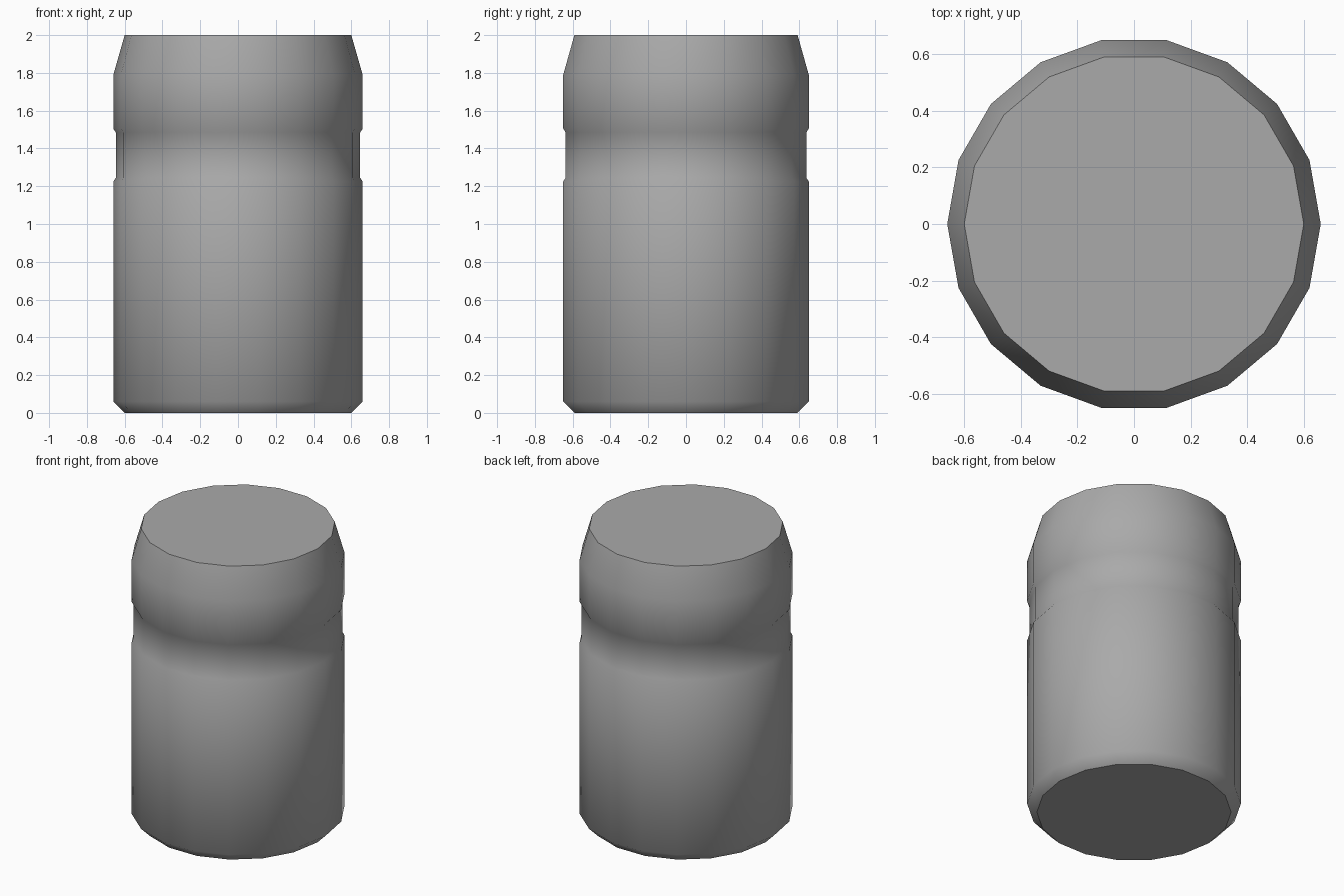
import bpy
import bmesh
from math import cos, sin, tau, radians

cube = bpy.data.objects.get("Cube")
if cube:
    bpy.data.objects.remove(cube, do_unlink=True)

SIDES = 18

# One plain grey material
grey = bpy.data.materials.new("grey")
grey.use_nodes = True
colour = (0.4, 0.4, 0.4, 1)
grey.diffuse_color = colour
grey.node_tree.nodes["Principled BSDF"].inputs["Base Color"].default_value = colour

# Radius and height: bottom bevel, body, shallow neck groove, shoulder taper
profile = [(0.6, 0), (0.66, 0.06), (0.66, 1.225), (0.647, 1.245),
           (0.647, 1.485), (0.66, 1.505), (0.66, 1.79), (0.6, 2)]

# Stack the rings, bridge them and cap both ends
bm = bmesh.new()
rings = [[bm.verts.new((r * cos(tau * i / SIDES), r * sin(tau * i / SIDES), z))
          for i in range(SIDES)] for r, z in profile]
for low, high in zip(rings, rings[1:]):
    for i in range(SIDES):
        j = (i + 1) % SIDES
        bm.faces.new((low[i], low[j], high[j], high[i]))
bm.faces.new(rings[0][::-1])
bm.faces.new(rings[-1])

mesh = bpy.data.meshes.new("canister_body")
bm.to_mesh(mesh)
bm.free()
mesh.materials.append(grey)
body = bpy.data.objects.new("canister_body", mesh)
bpy.context.collection.objects.link(body)

# Smooth wall, crisp cap edges
bpy.ops.object.select_all(action="DESELECT")
body.select_set(True)
bpy.context.view_layer.objects.active = body
bpy.ops.object.shade_smooth_by_angle(angle=radians(46))

# Keep both cap rims sharp
for edge in mesh.edges:
    heights = [mesh.vertices[v].co.z for v in edge.vertices]
    if min(heights) > 1.99 or max(heights) < 0.01:
        edge.use_edge_sharp = True
